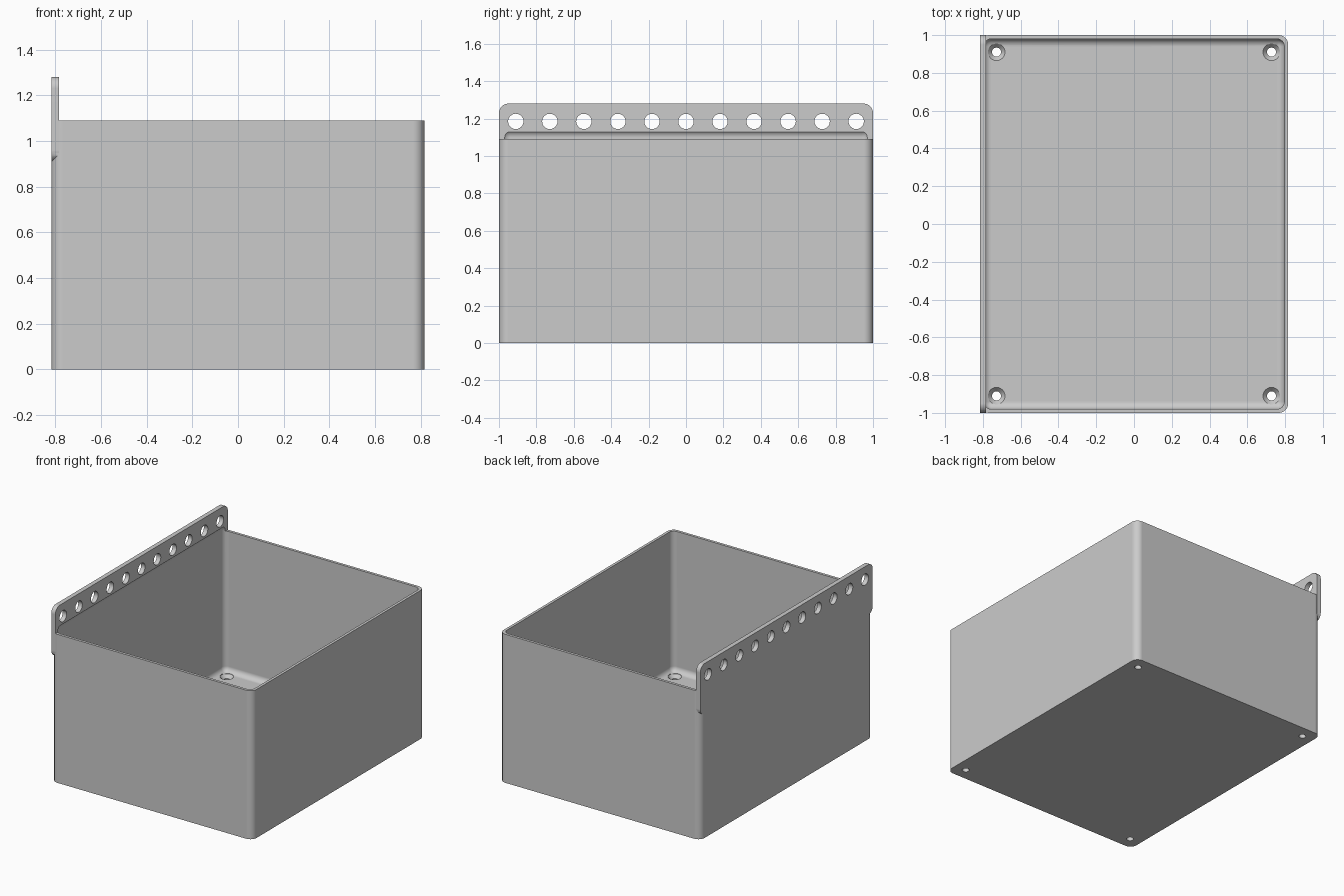
import bpy, bmesh, math
from mathutils import Matrix, Vector

if "Cube" in bpy.data.objects:
    bpy.data.objects.remove(bpy.data.objects["Cube"], do_unlink=True)

HALF_X, HALF_Y, RIM_Z, TOP_Z = 0.816, 1.0, 1.09, 1.28
WALL, FLOOR, CORNER = 0.02, 0.06, 0.05

grey = bpy.data.materials.new("plain grey")
grey.use_nodes = True
grey.diffuse_color = (0.6, 0.6, 0.6, 1)
grey.node_tree.nodes["Principled BSDF"].inputs["Base Color"].default_value = (0.6, 0.6, 0.6, 1)


def finish(name, bm):
    bmesh.ops.recalc_face_normals(bm, faces=bm.faces)
    mesh = bpy.data.meshes.new(name)
    bm.to_mesh(mesh)
    bm.free()
    mesh.materials.append(grey)
    obj = bpy.data.objects.new(name, mesh)
    bpy.context.collection.objects.link(obj)
    return obj


def rounded_box(name, low, high, radius, axis=None, segments=8):
    """Box with rounded edges: those along one axis, or all of them."""
    low, high = Vector(low), Vector(high)
    bm = bmesh.new()
    bmesh.ops.create_cube(bm, size=1, matrix=Matrix.Translation((low + high) / 2)
                          @ Matrix.Diagonal((*(high - low), 1)))
    edges = [e for e in bm.edges if axis is None
             or abs((e.verts[0].co - e.verts[1].co).normalized()[axis]) > 0.9]
    bmesh.ops.bevel(bm, geom=edges, offset=radius, offset_type='OFFSET',
                    segments=segments, profile=0.5, affect='EDGES')
    return finish(name, bm)


def combine(target, cutter, operation):
    mod = target.modifiers.new(cutter.name, 'BOOLEAN')
    mod.operation, mod.solver, mod.object = operation, 'EXACT', cutter
    bpy.context.view_layer.objects.active = target
    bpy.ops.object.modifier_apply(modifier=mod.name)
    bpy.data.objects.remove(cutter, do_unlink=True)


# Outer shell of the bin, rounded on its upright corners
bin_body = rounded_box("storage_bin", (-HALF_X, -HALF_Y, 0), (HALF_X, HALF_Y, RIM_Z), CORNER, axis=2)

# Hanging plate on the right side, rounded in its own plane
plate = rounded_box("hanging_plate", (-HALF_X, -HALF_Y, 0.91), (-0.783, HALF_Y, TOP_Z), CORNER, axis=0)
combine(bin_body, plate, 'UNION')

# Hollow inside, with soft edges that also undercut the plate
cavity = rounded_box("cavity_cutter", (WALL - HALF_X, WALL - HALF_Y, FLOOR),
                     (HALF_X - WALL, HALF_Y - WALL, 1.14), 0.04, segments=6)
combine(bin_body, cavity, 'DIFFERENCE')

# Row of round holes through the plate
bm = bmesh.new()
for i in range(-5, 6):
    bmesh.ops.create_cone(bm, cap_ends=True, segments=32, radius1=0.041, radius2=0.041, depth=0.2,
                          matrix=Matrix.Translation((-0.8, i * 0.182, 1.185))
                          @ Matrix.Rotation(math.pi / 2, 4, 'Y'))
combine(bin_body, finish("plate_hole_cutter", bm), 'DIFFERENCE')

# Countersunk screw holes in the floor corners
profile = [(0, -0.02), (0.024, -0.02), (0.024, 0.035), (0.045, FLOOR), (0.045, 0.1), (0, 0.1)]
bm = bmesh.new()
for sx in (-1, 1):
    for sy in (-1, 1):
        centre = Vector((sx * 0.728, sy * 0.91, 0))
        points = [bm.verts.new(centre + Vector((r, 0, z))) for r, z in profile]
        lines = [bm.edges.new(pair) for pair in zip(points, points[1:])]
        bmesh.ops.spin(bm, geom=points + lines, cent=centre, axis=(0, 0, 1),
                       angle=2 * math.pi, steps=32)
bmesh.ops.remove_doubles(bm, verts=bm.verts, dist=0.0005)
combine(bin_body, finish("screw_hole_cutter", bm), 'DIFFERENCE')

# Smooth rounded edges while the large faces stay flat
bpy.ops.object.select_all(action='DESELECT')
bin_body.select_set(True)
bpy.context.view_layer.objects.active = bin_body
bpy.ops.object.shade_smooth_by_angle(angle=math.radians(30))
weighted = bin_body.modifiers.new("flat_face_normals", 'WEIGHTED_NORMAL')
weighted.keep_sharp = True
